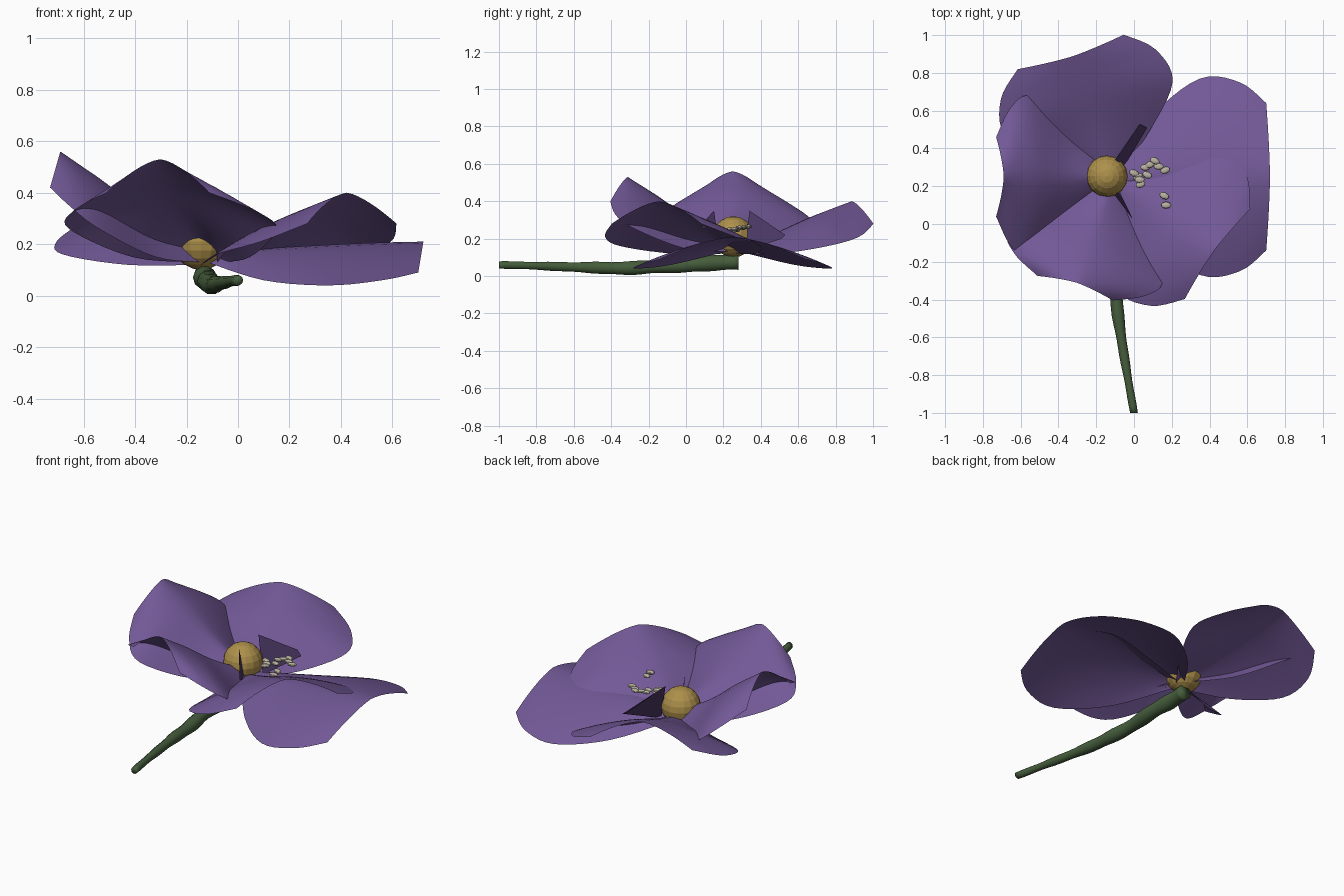
import bpy, math
from mathutils import Vector

if "Cube" in bpy.data.objects:
    bpy.data.objects.remove(bpy.data.objects["Cube"])

CENTRE = Vector((-0.12, 0.25, 0))


def material(name, rgb):
    m = bpy.data.materials.new(name)
    m.diffuse_color = (*rgb, 1)
    m.use_nodes = True
    m.node_tree.nodes["Principled BSDF"].inputs["Base Color"].default_value = m.diffuse_color
    return m


PURPLE = material("petal_purple", (0.17, 0.10, 0.31))
DARK = material("deep_purple", (0.07, 0.04, 0.13))
GREEN = material("stem_green", (0.06, 0.11, 0.045))
GOLD = material("centre_gold", (0.42, 0.28, 0.07))
CREAM = material("stamen_cream", (0.5, 0.46, 0.37))


def mesh_object(name, verts, faces, mat, smooth=True):
    me = bpy.data.meshes.new(name)
    me.from_pydata([tuple(v) for v in verts], [], faces)
    me.materials.append(mat)
    me.polygons.foreach_set("use_smooth", [smooth] * len(me.polygons))
    ob = bpy.data.objects.new(name, me)
    bpy.context.collection.objects.link(ob)
    return ob


def spline(rows, t):
    """Catmull-Rom through tuples of numbers, t in 0..1."""
    n = len(rows) - 1
    i = min(int(t * n), n - 1)
    f = t * n - i
    a, b, c, d = (rows[min(max(k, 0), n)] for k in (i - 1, i, i + 1, i + 2))
    return [0.5 * (2 * q + (r - p) * f + (2 * p - 5 * q + 4 * r - s) * f * f
                   + (3 * q - p - 3 * r + s) * f ** 3) for p, q, r, s in zip(a, b, c, d)]


# Petal rows from base to tip: ridge radius, ridge z, edge radius, half width, edge z
STEEP = [(0.0, .17, 0.0, .04, .13), (.22, .30, .20, .24, .15), (.39, .435, .42, .425, .26),
         (.49, .505, .53, .37, .345), (.57, .56, .61, .21, .42)]
FRONT = [(0.0, .17, 0.0, .04, .13), (.22, .285, .20, .24, .15), (.40, .41, .43, .425, .26),
         (.51, .48, .54, .37, .33), (.59, .53, .62, .21, .40)]
MIDDLE = [(0.0, .14, 0.0, .04, .12), (.24, .23, .17, .27, .12), (.44, .315, .38, .465, .16),
          (.57, .365, .57, .43, .21), (.67, .40, .695, .295, .28)]
LOW = [(0.0, .16, 0.0, .04, .13), (.26, .185, .22, .33, .06), (.52, .20, .47, .52, .04),
       (.70, .207, .68, .50, .06), (.84, .21, .82, .39, .09)]


def petal(name, rows, degrees, nt=20, ns=16):
    a = math.radians(degrees)
    out, side = Vector((math.cos(a), math.sin(a), 0)), Vector((-math.sin(a), math.cos(a), 0))
    verts, faces = [], []
    for i in range(nt + 1):
        rm, zm, re, w, ze = spline(rows, i / nt)
        for j in range(ns + 1):
            s = 2 * j / ns - 1
            f = abs(s) ** 1.5
            verts.append(CENTRE + out * (rm + (re - rm) * f) + side * (w * s)
                         + Vector((0, 0, zm + (ze - zm) * f)))
    for i in range(nt):
        for j in range(ns):
            k = i * (ns + 1) + j
            faces.append((k, k + ns + 1, k + ns + 2, k + 1))
    mesh_object(name, verts, faces, PURPLE)


for name, rows, deg in (("petal_right", LOW, 0), ("petal_back", MIDDLE, 108),
                        ("petal_left", STEEP, 180), ("petal_front", FRONT, 252),
                        ("petal_front_right", MIDDLE, 324)):
    petal(name, rows, deg)

# Small dark inner leaflets either side of the centre
mesh_object("inner_leaflet_back", [(-.10, .34, .35), (.03, .53, .22), (.07, .51, .2), (-.05, .31, .13)],
            [(0, 1, 2, 3)], DARK)
mesh_object("inner_leaflet_front", [(-.10, .15, .35), (-.01, .03, .22), (-.08, .18, .13)],
            [(0, 1, 2)], DARK)

# Stem: slightly bumpy tapered tube, x, y, z, radius
PATH = [(0, -1, .06, .02), (-.03, -.83, .056, .022), (-.06, -.65, .05, .026),
        (-.085, -.48, .045, .032), (-.10, -.32, .042, .037), (-.12, -.15, .052, .038),
        (-.115, .02, .06, .041), (-.13, .15, .07, .043), (-.13, .28, .075, .042)]
NS, NR = 10, 32
verts, faces = [], []
for i in range(NR + 1):
    x, y, z, r = spline(PATH, i / NR)
    r *= 1 + 0.06 * math.sin(i * 1.2)
    for j in range(NS):
        a = 2 * math.pi * j / NS
        verts.append((x + r * math.cos(a), y, z + r * math.sin(a)))
for i in range(NR):
    for j in range(NS):
        k = (j + 1) % NS
        faces.append((i * NS + j, (i + 1) * NS + j, (i + 1) * NS + k, i * NS + k))
faces += [tuple(range(NS)), tuple(reversed(range(NR * NS, NR * NS + NS)))]
mesh_object("stem", verts, faces, GREEN)


def ball(name, loc, scale, mat, seg, rings):
    bpy.ops.mesh.primitive_uv_sphere_add(segments=seg, ring_count=rings, radius=1, location=loc)
    ob = bpy.context.object
    ob.name, ob.scale = name, scale
    ob.data.materials.append(mat)
    return ob


# Golden flower centre
ball("flower_centre", (-.143, .253, .21), (.11, .11, .11), GOLD, 16, 10)

# Loose stamen grains
GRAINS = [(0, .27, .245), (.03, .235, .25), (.02, .25, .24), (.07, .26, .25), (.06, .30, .255),
          (.085, .315, .26), (.11, .335, .265), (.13, .305, .26), (.165, .285, .26),
          (.16, .15, .27), (.17, .10, .27), (.035, .21, .245)]
for i, p in enumerate(GRAINS):
    ob = ball(f"stamen_{i + 1}", p, (.027, .019, .010), CREAM, 8, 6)
    ob.rotation_euler = (0, 0, (i % 3 - 1) * 0.4)
